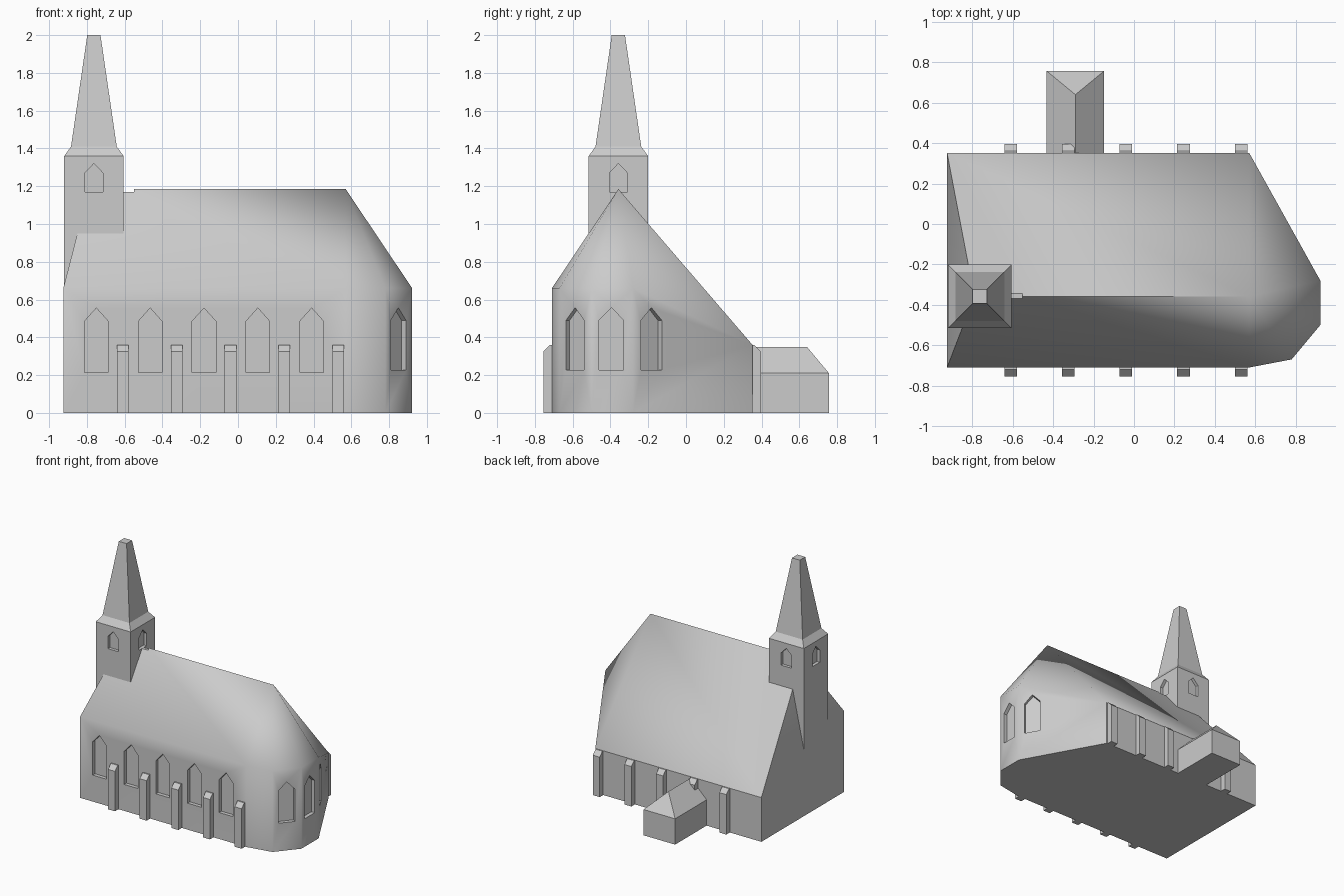
import bpy, bmesh, math
from mathutils import Matrix, Vector

if "Cube" in bpy.data.objects:
    bpy.data.objects.remove(bpy.data.objects["Cube"])

stone = bpy.data.materials.new("pale_grey")
stone.diffuse_color = (0.6, 0.6, 0.6, 1)
stone.use_nodes = True
stone.node_tree.nodes["Principled BSDF"].inputs["Base Color"].default_value = stone.diffuse_color


def make(name, verts, faces):
    """Closed mesh object with outward normals."""
    mesh = bpy.data.meshes.new(name)
    mesh.from_pydata(verts, [], faces)
    bm = bmesh.new()
    bm.from_mesh(mesh)
    bmesh.ops.recalc_face_normals(bm, faces=bm.faces)
    bm.to_mesh(mesh)
    bm.free()
    mesh.materials.append(stone)
    obj = bpy.data.objects.new(name, mesh)
    bpy.context.collection.objects.link(obj)
    return obj


def loft(name, rings):
    """Skin equal-length rings and cap both ends."""
    n = len(rings[0])
    faces = [tuple(range(n)), tuple(range(n * (len(rings) - 1), n * len(rings)))]
    for r in range(len(rings) - 1):
        for i in range(n):
            j = (i + 1) % n
            faces.append((r * n + i, r * n + j, (r + 1) * n + j, (r + 1) * n + i))
    return make(name, [v for ring in rings for v in ring], faces)


def lancet(x, y, angle, width, z0, z1, z2, depth=0.03, out=0.055):
    """Pointed window cutter; angle is the outward direction in degrees."""
    h = width / 2
    shape = [(-h, z0), (h, z0), (h, z1), (0, z2), (-h, z1)]
    turn = Matrix.Translation((x, y, 0)) @ Matrix.Rotation(math.radians(angle), 4, 'Z')
    rings = [[tuple(turn @ Vector((d, s, z))) for s, z in shape] for d in (-depth, out)]
    obj = loft("window_cutter", rings)
    obj.hide_render = True
    return obj


def cut(obj, cutters):
    for c in cutters:
        mod = obj.modifiers.new("window", 'BOOLEAN')
        mod.operation = 'DIFFERENCE'
        mod.solver = 'EXACT'
        mod.object = c
        bpy.context.view_layer.objects.active = obj
        bpy.ops.object.modifier_apply(modifier=mod.name)


# Nave and apse: footprint with eave heights, roofed up to a single ridge
plan = [(-0.925, -0.71, 0.66), (0.57, -0.71, 0.66), (0.78, -0.67, 0.66), (0.922, -0.5, 0.66),
        (0.922, -0.28, 0.66), (0.57, 0.352, 0.36), (-0.925, 0.352, 0.36)]
n = len(plan)
verts = [(x, y, 0) for x, y, z in plan] + plan + [(-0.79, -0.358, 1.185), (0.57, -0.358, 1.185)]
west, east = 2 * n, 2 * n + 1
faces = [tuple(range(n))] + [(i, (i + 1) % n, n + (i + 1) % n, n + i) for i in range(n)]
faces += [(n, n + 1, east, west), (n + 5, n + 6, west, east), (n + 6, n, west)]
faces += [(n + i, n + i + 1, east) for i in range(1, 5)]
nave = make("nave", verts, faces)

# Tower with flared, blunt spire
TX, TY, TH = -0.763, -0.358, 0.157


def square(h, z):
    return [(TX + a * h, TY + b * h, z) for a, b in ((-1, -1), (1, -1), (1, 1), (-1, 1))]


tower = loft("tower", [square(TH, 0.3), square(TH, 1.36)])
spire = loft("spire", [square(TH, 1.36), square(0.121, 1.41), square(0.035, 2.0)])

# Window recesses
nave_cuts = [lancet(-0.75 + 0.285 * i, -0.71, -90, 0.125, 0.215, 0.485, 0.555) for i in range(5)]
nave_cuts += [lancet(0.849, -0.587, -39.5, 0.125, 0.228, 0.49, 0.557),
              lancet(0.922, -0.395, 0, 0.13, 0.228, 0.49, 0.557),
              lancet(0.868, -0.183, 35, 0.125, 0.228, 0.49, 0.557)]
belfry_cuts = [lancet(TX + TH * math.cos(math.radians(a)), TY + TH * math.sin(math.radians(a)),
                      a, 0.096, 1.17, 1.27, 1.32, 0.025) for a in (0, 90, 180, 270)]
cut(nave, nave_cuts + belfry_cuts[:1])
cut(tower, belfry_cuts)
for c in nave_cuts + belfry_cuts:
    bpy.data.objects.remove(c)

# Soft shading on the nave keeps hips, ridge and openings crisp
for o in bpy.context.selected_objects:
    o.select_set(False)
nave.select_set(True)
bpy.context.view_layer.objects.active = nave
bpy.ops.object.shade_smooth_by_angle(angle=math.radians(40.5))

# Buttresses with sloped caps along both long walls
profile = [(-0.03, 0), (0.045, 0), (0.045, 0.325), (0.01, 0.36), (-0.03, 0.36)]
for i in range(5):
    x = -0.61 + 0.285 * i
    for side, wall in ((-1, -0.71), (1, 0.352)):
        loft("buttress", [[(x + dx, wall + side * d, z) for d, z in profile] for dx in (-0.031, 0.031)])

# Rear porch with hipped roof
x0, x1, y0, y1 = -0.432, -0.148, 0.3, 0.757
base = [(x0, y0), (x1, y0), (x1, y1), (x0, y1)]
verts = [(x, y, z) for z in (0, 0.21) for x, y in base] + [(-0.29, y0, 0.35), (-0.29, 0.64, 0.35)]
make("porch", verts, [(0, 1, 2, 3), (0, 1, 5, 8, 4), (1, 2, 6, 5), (2, 3, 7, 6), (3, 0, 4, 7),
                      (5, 6, 9, 8), (6, 7, 9), (7, 4, 8, 9)])
